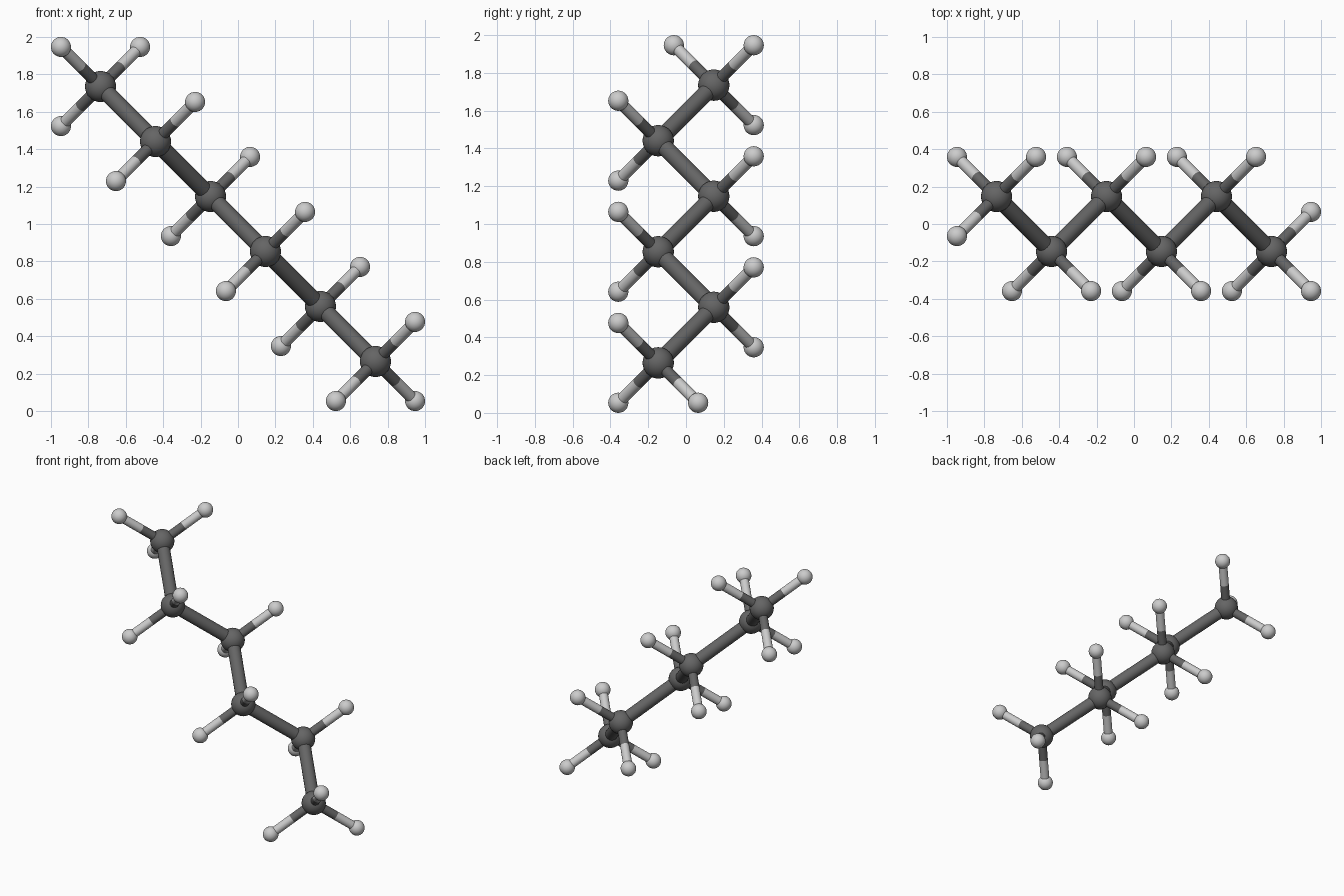
import bpy
from mathutils import Vector

if "Cube" in bpy.data.objects:
    bpy.data.objects.remove(bpy.data.objects["Cube"])

STEP = 0.294      # carbon to carbon offset along each axis
REACH = 0.2115    # carbon to hydrogen offset along each axis
R_CARBON, R_HYDROGEN = 0.083, 0.0535
R_CHAIN, R_SIDE = 0.044, 0.031


def grey(name, value):
    mat = bpy.data.materials.new(name)
    mat.diffuse_color = (value, value, value, 1)
    mat.use_nodes = True
    mat.node_tree.nodes["Principled BSDF"].inputs["Base Color"].default_value = mat.diffuse_color
    return mat


dark = grey("dark_grey", 0.13)
light = grey("light_grey", 0.55)


def finish(name, mat):
    obj = bpy.context.object
    obj.name = name
    obj.data.materials.append(mat)
    bpy.ops.object.shade_smooth_by_angle()


def ball(name, centre, radius, mat):
    bpy.ops.mesh.primitive_uv_sphere_add(
        segments=32, ring_count=16, radius=radius, location=centre)
    finish(name, mat)


def rod(name, a, b, radius, mat):
    axis = b - a
    bpy.ops.mesh.primitive_cylinder_add(
        vertices=32, radius=radius, depth=axis.length, location=(a + b) / 2,
        rotation=axis.to_track_quat('Z', 'Y').to_euler())
    finish(name, mat)


# zigzag carbon chain running down from left to right
carbons = [Vector(((i - 2.5) * STEP, STEP / 2 * (-1) ** i, 1 - (i - 2.5) * STEP))
           for i in range(6)]

for i, c in enumerate(carbons):
    ball(f"carbon_{i + 1}", c, R_CARBON, dark)
    if i < 5:
        rod(f"chain_bond_{i + 1}", c, carbons[i + 1], R_CHAIN, dark)

    # side hydrogens, plus one extra at each end of the chain
    s = (-1) ** i
    directions = [(1, s, 1), (-1, s, -1)]
    if i == 0:
        directions.append((-1, -1, 1))
    if i == 5:
        directions.append((1, 1, -1))
    for k, d in enumerate(directions):
        h = c + Vector(d) * REACH
        mid = (c + h) / 2
        tag = f"{i + 1}_{k + 1}"
        ball(f"hydrogen_{tag}", h, R_HYDROGEN, light)
        rod(f"side_bond_inner_{tag}", c, mid, R_SIDE, dark)
        rod(f"side_bond_outer_{tag}", mid, h, R_SIDE, light)
